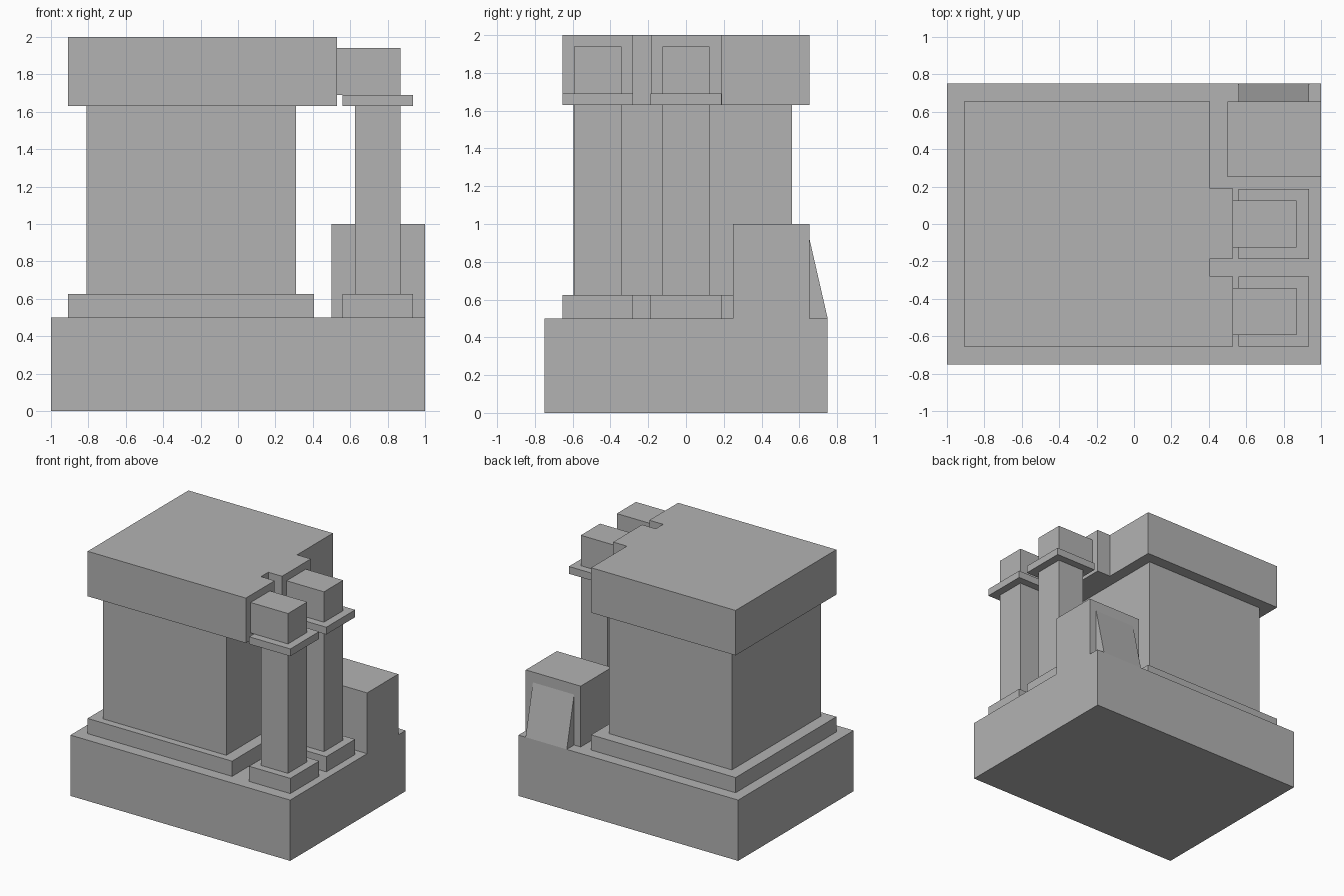
import bpy
import bmesh

cube = bpy.data.objects.get("Cube")
if cube:
    bpy.data.objects.remove(cube, do_unlink=True)

stone = bpy.data.materials.new("grey_stone")
stone.use_nodes = True
stone.diffuse_color = (0.45, 0.45, 0.45, 1)
stone.node_tree.nodes["Principled BSDF"].inputs["Base Color"].default_value = (0.45, 0.45, 0.45, 1)


def prism(name, outline, offset):
    """Extrude a planar outline of 3D points along an offset."""
    bm = bmesh.new()
    face = bm.faces.new([bm.verts.new(p) for p in outline])
    ext = bmesh.ops.extrude_face_region(bm, geom=[face])["geom"]
    bmesh.ops.translate(bm, vec=offset, verts=[v for v in ext if isinstance(v, bmesh.types.BMVert)])
    bmesh.ops.recalc_face_normals(bm, faces=bm.faces)
    mesh = bpy.data.meshes.new(name)
    bm.to_mesh(mesh)
    bm.free()
    mesh.materials.append(stone)
    obj = bpy.data.objects.new(name, mesh)
    bpy.context.collection.objects.link(obj)
    return obj


def box(name, x, y, z):
    corners = [(x[0], y[0]), (x[1], y[0]), (x[1], y[1]), (x[0], y[1])]
    return prism(name, [(a, b, z[0]) for a, b in corners], (0, 0, z[1] - z[0]))


# Main building
box("base", (-1, 1), (-0.75, 0.75), (0, 0.5))
box("plinth", (-0.91, 0.405), (-0.655, 0.655), (0.5, 0.625))
box("main_body", (-0.81, 0.31), (-0.595, 0.56), (0.625, 1.63))

# Roof slab with two tabs reaching toward the columns
x_wall, x_tab = 0.405, 0.53
roof = [(-0.91, -0.655), (x_tab, -0.655), (x_tab, -0.28), (x_wall, -0.28),
        (x_wall, -0.185), (x_tab, -0.185), (x_tab, 0.19), (x_wall, 0.19),
        (x_wall, 0.655), (-0.91, 0.655)]
prism("roof", [(x, y, 1.63) for x, y in roof], (0, 0, 0.37))

# Two columns, each with a foot, shaft, capital and beam end
for side, y in (("front", -0.4675), ("rear", 0.0)):
    wide, narrow = (y - 0.1875, y + 0.1875), (y - 0.125, y + 0.125)
    box(side + "_column_foot", (0.56, 0.935), wide, (0.5, 0.625))
    box(side + "_column_shaft", (0.625, 0.87), narrow, (0.625, 1.63))
    box(side + "_column_capital", (0.56, 0.935), wide, (1.63, 1.69))
    box(side + "_beam_end", (0.53, 0.87), narrow, (1.69, 1.94))

# Corner block with a sloped buttress behind it
box("corner_block", (0.5, 1), (0.25, 0.655), (0.5, 1))
prism("buttress", [(0.56, 0.655, 0.5), (0.56, 0.75, 0.5), (0.56, 0.655, 0.915)], (0.375, 0, 0))
